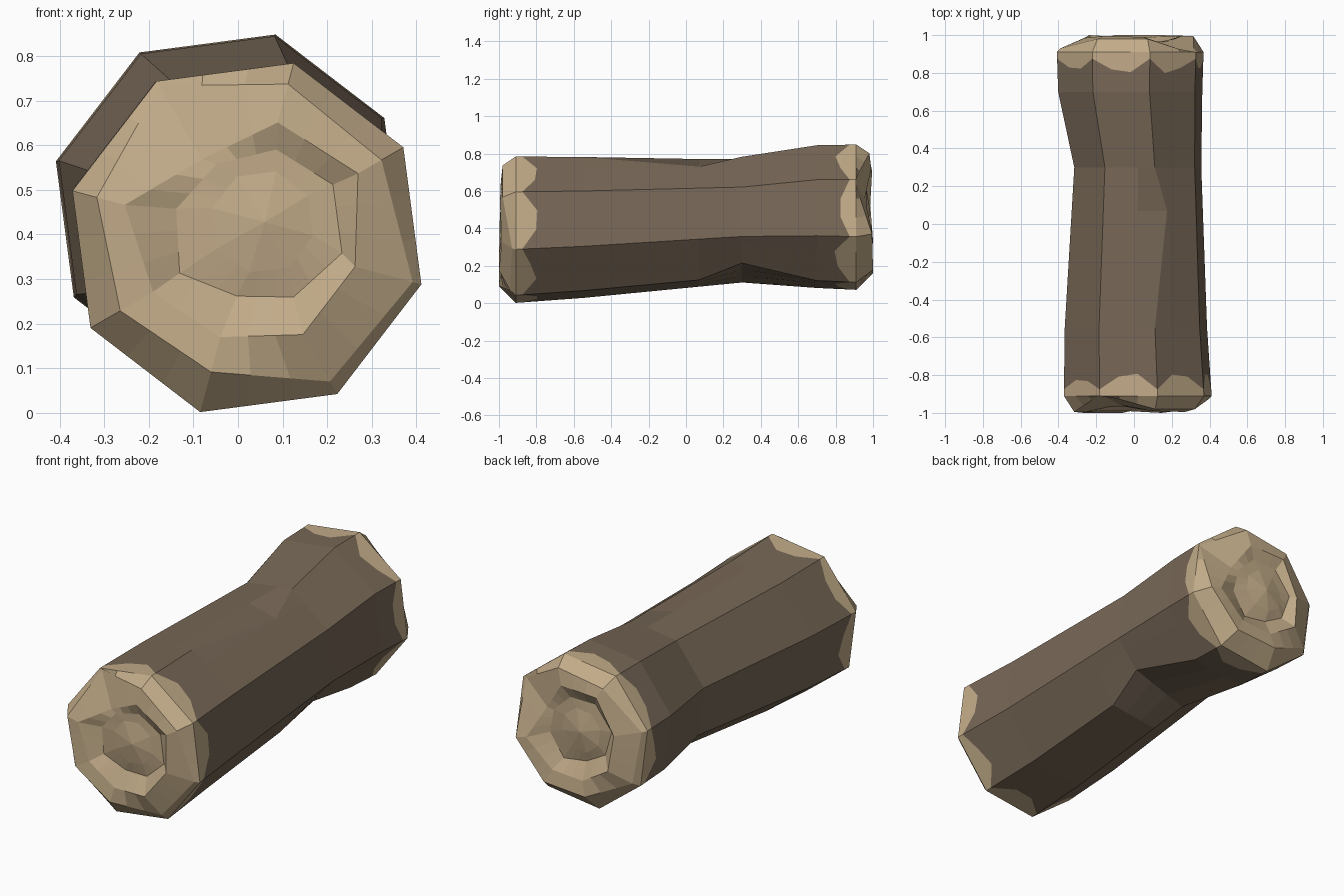
import bpy, bmesh, math, random
from mathutils import Vector

if "Cube" in bpy.data.objects:
    bpy.data.objects.remove(bpy.data.objects["Cube"])

random.seed(4)
SIDES, SUB = 8, 3

# log axis: y, centre x, centre z, radius
PROFILE = [(-0.91, 0.02, 0.393, 0.405), (-0.55, 0.01, 0.405, 0.39),
           (0.30, 0.02, 0.447, 0.348), (0.70, -0.02, 0.463, 0.395),
           (0.91, -0.02, 0.46, 0.402)]


def section(y):
    y = max(PROFILE[0][0], min(PROFILE[-1][0], y))
    for a, b in zip(PROFILE, PROFILE[1:]):
        if y <= b[0]:
            t = (y - a[0]) / (b[0] - a[0])
            return [a[i] + (b[i] - a[i]) * t for i in (1, 2, 3)]


def corner(k, y):
    cx, cz, r = section(y)
    a = math.radians(-15 + 45 * k)
    return Vector((cx + r * math.cos(a), y, cz + r * math.sin(a)))


def subdivide(corners):
    """Octagon corners -> ring with extra points along each side."""
    return [corners[k].lerp(corners[(k + 1) % SIDES], j / SUB)
            for k in range(SIDES) for j in range(SUB)]


def side_ring(y):
    return subdivide([corner(k, y) for k in range(SIDES)])


def wavy_ring(sign):
    """Edge of the bark: near the rim at corners, further in mid-side."""
    pts = []
    for k in range(SIDES):
        for j in range(SUB):
            y = sign * (0.875 if j == 0 else random.uniform(0.79, 0.835))
            pts.append(corner(k, y).lerp(corner(k + 1, y), j / SUB))
    return pts


# cut end: radius fraction and depth at the eight corners
END_RINGS = [
    ([.95, .86, .88, .97, .86, .81, .77, .92],
     [.93, .98, .98, .90, .995, 1.0, 1.0, .94]),
    ([.62, .71, .66, .50, .70, .60, .57, .62],
     [.985, .995, .99, .955, .995, .99, .99, 1.0]),
    ([.50, .50, .46, .42, .45, .48, .38, .43],
     [.96, .96, .965, .965, .955, .95, .95, .95]),
    ([.29] * 8, [.965] * 8),
]


def end_rings(sign):
    """Growth-ring ridges from the rim to the middle of a cut end."""
    rings = []
    cx, cz, _ = section(sign * 0.91)
    for n, (fracs, depths) in enumerate(END_RINGS):
        pts = []
        shift = 0.035 * max(0, n - 1) / 2
        for k in range(SIDES):
            s = k if sign < 0 else (4 - k) % SIDES   # far end is turned round
            p = corner(k, sign * 0.91)
            f = fracs[s]
            pts.append(Vector((cx + (p.x - cx) * f - sign * shift, sign * depths[s],
                               cz + (p.z - cz) * f + shift)))
        rings.append(subdivide(pts))
    centre = Vector((cx - sign * 0.04, sign * 0.985, cz + 0.035))
    return rings, centre


# assemble rings from front to back
front, front_mid = end_rings(-1)
back, back_mid = end_rings(1)
knot = side_ring(0.07)
knot[2 * SUB] = Vector((0.175, 0.07, 0.73))            # dent on top
waist = [corner(k, 0.30) for k in range(SIDES)]
waist[7] = Vector((0.235, 0.30, 0.215))                # dent underneath
wood_front = front[::-1] + [side_ring(-0.91)]
bark = [wavy_ring(-1), side_ring(-0.55), knot, subdivide(waist), side_ring(0.70), wavy_ring(1)]
wood_back = [side_ring(0.91)] + back
rings = wood_front + bark + wood_back
first, last = len(wood_front), len(wood_front) + len(bark) - 1

bm = bmesh.new()
grid = [[bm.verts.new(p) for p in ring] for ring in rings]
N = SIDES * SUB
for i in range(len(grid) - 1):
    for j in range(N):
        k = (j + 1) % N
        f = bm.faces.new((grid[i][j], grid[i][k], grid[i + 1][k], grid[i + 1][j]))
        f.material_index = 0 if first <= i < last else 1
for ring, mid in ((grid[0], front_mid), (grid[-1], back_mid)):
    c = bm.verts.new(mid)
    for j in range(0, N):
        bm.faces.new((c, ring[j], ring[(j + 1) % N])).material_index = 1
bmesh.ops.recalc_face_normals(bm, faces=bm.faces[:])

mesh = bpy.data.meshes.new("log")
bm.to_mesh(mesh)
bm.free()
for name, col in (("bark brown", (0.185, 0.137, 0.094, 1)),
                  ("cut wood tan", (0.54, 0.41, 0.25, 1))):
    m = bpy.data.materials.new(name)
    m.diffuse_color = col
    m.use_nodes = True
    m.node_tree.nodes["Principled BSDF"].inputs["Base Color"].default_value = m.diffuse_color
    mesh.materials.append(m)
bpy.context.collection.objects.link(bpy.data.objects.new("log", mesh))
